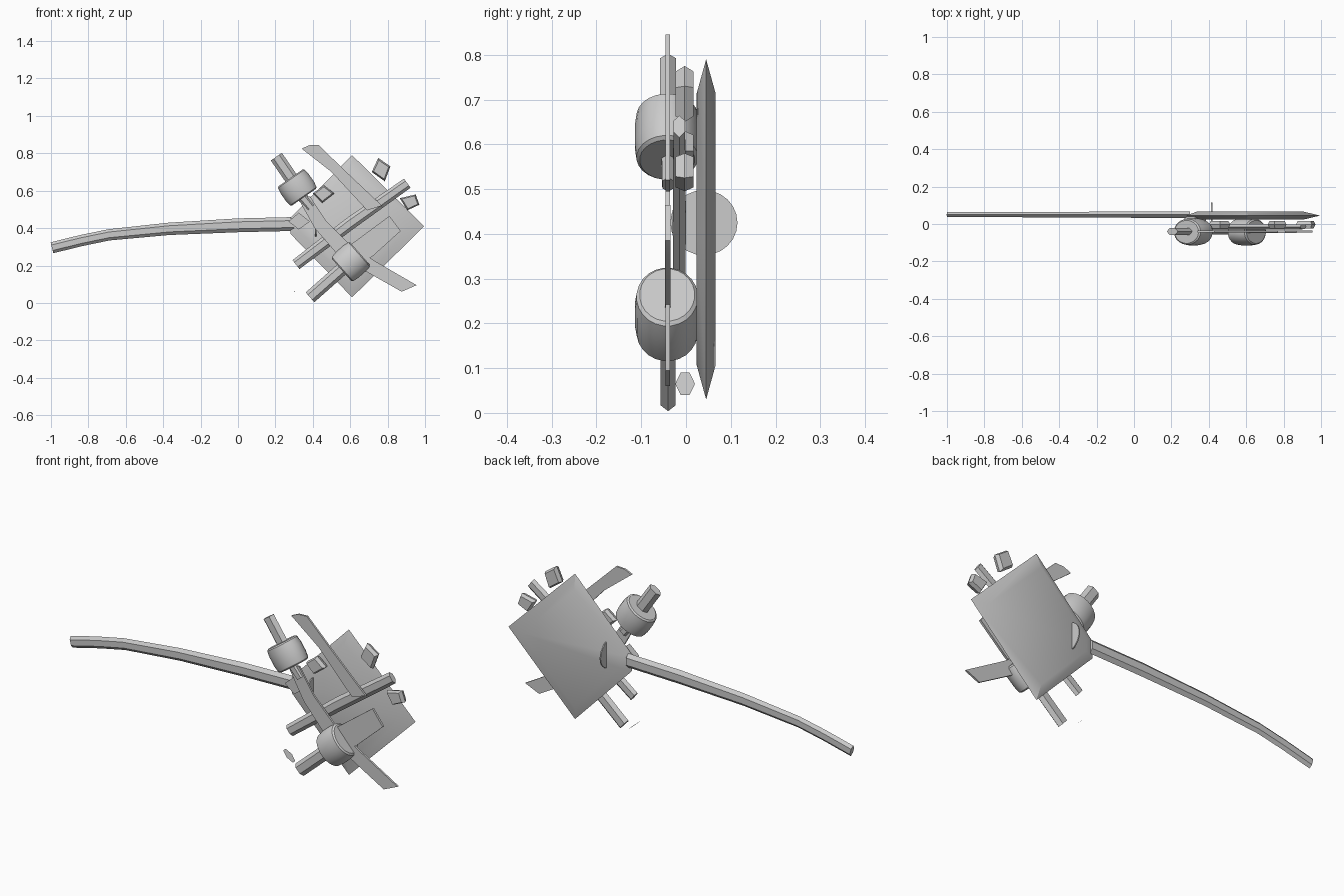
import bpy, math
from mathutils import Vector

if "Cube" in bpy.data.objects:
    bpy.data.objects.remove(bpy.data.objects["Cube"])


def make(name, verts, faces, angle=30):
    me = bpy.data.meshes.new(name)
    me.from_pydata(verts, [], faces)
    ob = bpy.data.objects.new(name, me)
    bpy.context.collection.objects.link(ob)
    bpy.ops.object.select_all(action='DESELECT')
    ob.select_set(True)
    bpy.context.view_layer.objects.active = ob
    bpy.ops.object.mode_set(mode='EDIT')
    bpy.ops.mesh.select_all(action='SELECT')
    bpy.ops.mesh.normals_make_consistent(inside=False)
    bpy.ops.object.mode_set(mode='OBJECT')
    bpy.ops.object.shade_smooth_by_angle(angle=math.radians(angle))
    return ob


def loft(name, rings):
    n = len(rings[0])
    verts = [v for r in rings for v in r]
    faces = [list(range(n)), list(range(len(verts) - n, len(verts)))]
    for k in range(len(rings) - 1):
        for i in range(n):
            j = (i + 1) % n
            faces.append([k * n + i, k * n + j, (k + 1) * n + j, (k + 1) * n + i])
    return make(name, verts, faces)


def sweep(name, path, y, thick, n=6):
    """Elliptical section along (x, z, half width) points; thick = y / width ratio."""
    rings = []
    for k, (x, z, w) in enumerate(path):
        a, b = path[max(k - 1, 0)], path[min(k + 1, len(path) - 1)]
        d = Vector((b[0] - a[0], b[1] - a[1])).normalized()
        ring = []
        for i in range(n):
            t = math.tau * (i + 0.5) / n
            s = w * math.sin(t)
            ring.append((x - d.y * s, y + w * thick * math.cos(t), z + d.x * s))
        rings.append(ring)
    return loft(name, rings)


def slab(name, outline, y, half, inner=1.0):
    """Flat outline in xz; faces scaled by inner give a pinched rim."""
    cx = sum(p[0] for p in outline) / len(outline)
    cz = sum(p[1] for p in outline) / len(outline)
    levels = [(-half, inner), (0, 1), (half, inner)] if inner < 1 else [(-half, 1), (half, 1)]
    return loft(name, [[(cx + (x - cx) * s, y + dy, cz + (z - cz) * s) for x, z in outline]
                       for dy, s in levels])


def drum(name, cx, cz, dx, dz, half):
    prof = [(-1, .078), (-.9, .087), (-.4, .092), (.4, .092), (.9, .087), (1, .078)]
    sweep(name, [(cx + dx * half * t, cz + dz * half * t, w) for t, w in prof], -.042, .79, 24)


# Large head plate with pinched rim, and its long curved handle
slab("head_plate", [(.61, .79), (.995, .41), (.61, .03), (.28, .37), (.28, .455)], .045, .021, .8)
sweep("long_handle", [(-.995, .295, .03), (-.84, .333, .03), (-.69, .364, .03), (-.37, .396, .033),
                      (0, .415, .037), (.3, .422, .037)], .05, .52, 6)

# Collar block where handle meets head
slab("handle_collar", [(.27, .435), (.325, .483), (.385, .435), (.325, .393)], .02, .02)

# Two grips with barrel guards
sweep("upper_grip", [(.205, .782, .036), (.32, .615, .036)], -.04, .58)
drum("upper_guard", .317, .617, .57, -.82, .063)
sweep("lower_grip", [(.385, .03, .035), (.6, .22, .035)], -.04, .55)
drum("lower_guard", .603, .22, .75, .66, .066)

# Curved blade running from the upper guard to the lower right
slab("curved_blade", [(.315, .57), (.41, .40), (.54, .25), (.69, .165), (.875, .06), (.955, .095),
                      (.73, .225), (.59, .32), (.47, .44), (.385, .57)], -.041, .005)
sweep("upper_socket", [(.34, .57, .028), (.39, .51, .025)], -.04, .6)

# Upper blade and the short lower blade
slab("upper_blade", [(.34, .825), (.38, .843), (.43, .845), (.59, .69), (.77, .52),
                     (.69, .495), (.50, .70)], -.041, .005)
slab("lower_blade", [(.62, .22), (.715, .245), (.87, .385), (.81, .465), (.60, .31)], -.041, .006)

# Straight crossing bar
sweep("crossing_bar", [(.31, .205, .03), (.6, .425, .034), (.905, .64, .03)], -.015, .5)

# Small loose blocks around the head
for i, q in enumerate([
        [(.40, .585), (.46, .63), (.515, .585), (.45, .535)],
        [(.75, .775), (.815, .73), (.785, .65), (.715, .70)],
        [(.865, .56), (.95, .58), (.97, .525), (.905, .495)]]):
    slab(f"side_block_{i + 1}", q, -.003, .02, .8)

# Thin plate beside the lower grip
make("thin_tab", [(.27, -.012, .09), (.27, .008, .09), (.298, .02, .065), (.325, .008, .04),
                  (.325, -.012, .04), (.298, -.024, .065)], [range(6)])

# Thin round disc standing through the plate
n = 24
loft("round_disc", [[(x, .04 + .075 * math.cos(math.tau * i / n), .425 + .073 * math.sin(math.tau * i / n))
                     for i in range(n)] for x in (.413, .419)])
